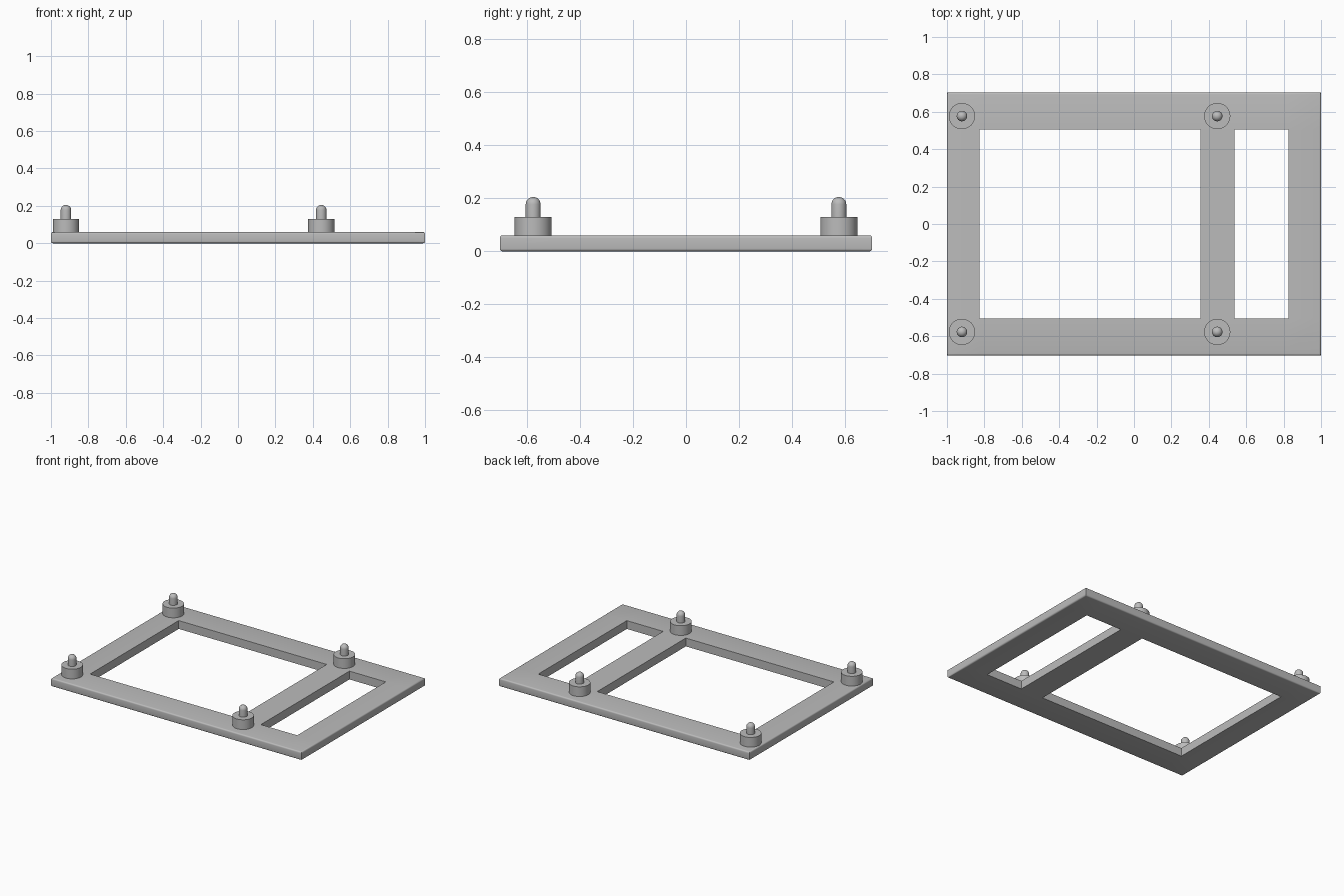
import bpy, bmesh, math

cube = bpy.data.objects.get("Cube")
if cube:
    bpy.data.objects.remove(cube, do_unlink=True)

grey = bpy.data.materials.new("plain_grey")
grey.use_nodes = True
colour = (0.5, 0.5, 0.5, 1)
grey.diffuse_color = colour
grey.node_tree.nodes["Principled BSDF"].inputs["Base Color"].default_value = colour

THICK = 0.06
HALF_X, HALF_Y = 1.0, 0.703
EDGE = 0.01


def finish(name, bm, location=(0, 0, 0)):
    bmesh.ops.recalc_face_normals(bm, faces=bm.faces[:])
    mesh = bpy.data.meshes.new(name)
    bm.to_mesh(mesh)
    bm.free()
    mesh.materials.append(grey)
    obj = bpy.data.objects.new(name, mesh)
    obj.location = location
    bpy.context.collection.objects.link(obj)
    bpy.ops.object.select_all(action="DESELECT")
    obj.select_set(True)
    bpy.context.view_layer.objects.active = obj
    bpy.ops.object.shade_smooth_by_angle(angle=math.radians(30))
    return obj


def lathe(name, profile, location, steps=48):
    bm = bmesh.new()
    verts = [bm.verts.new((r, 0, z)) for r, z in profile]
    edges = [bm.edges.new(pair) for pair in zip(verts, verts[1:])]
    bmesh.ops.spin(bm, geom=verts + edges, cent=(0, 0, 0), axis=(0, 0, 1),
                   angle=math.tau, steps=steps)
    bmesh.ops.remove_doubles(bm, verts=bm.verts[:], dist=1e-5)
    return finish(name, bm, location)


# Frame: a grid of cells, leaving out the two windows
xs = [-HALF_X, -0.827, 0.355, 0.536, 0.826, HALF_X]
ys = [-HALF_Y, -0.505, 0.505, HALF_Y]
windows = {(1, 1), (3, 1)}
bm = bmesh.new()
grid = [[bm.verts.new((x, y, 0)) for y in ys] for x in xs]
for i in range(len(xs) - 1):
    for j in range(len(ys) - 1):
        if (i, j) not in windows:
            bm.faces.new((grid[i][j], grid[i + 1][j],
                          grid[i + 1][j + 1], grid[i][j + 1]))
base = bm.faces[:]
raised = bmesh.ops.extrude_face_region(bm, geom=base, use_keep_orig=True)
bmesh.ops.translate(bm, vec=(0, 0, THICK),
                    verts=[g for g in raised["geom"] if isinstance(g, bmesh.types.BMVert)])
bmesh.ops.recalc_face_normals(bm, faces=bm.faces[:])


# Rounded outer rim, top and bottom
def on_rim(edge):
    a, b = (v.co for v in edge.verts)
    level = abs(a.z - b.z) < 1e-4
    side = any(abs(abs(a[k]) - half) < 1e-4 and abs(a[k] - b[k]) < 1e-4
               for k, half in enumerate((HALF_X, HALF_Y)))
    return level and side


bmesh.ops.bevel(bm, geom=[e for e in bm.edges if on_rim(e)], offset=EDGE,
                segments=4, profile=0.5, affect="EDGES")
finish("frame", bm)

# Mounting bosses with round-tipped pins
BOSS_R, BOSS_TOP = 0.07, 0.13
PIN_R, PIN_TOP = 0.028, 0.205
boss_profile = [(0, THICK), (BOSS_R, THICK), (BOSS_R, BOSS_TOP), (0, BOSS_TOP)]
pin_profile = [(PIN_R, BOSS_TOP)]
for k in range(9):
    a = math.pi / 2 * k / 8
    pin_profile.append((PIN_R * math.cos(a), PIN_TOP - PIN_R + PIN_R * math.sin(a)))

for x, column in ((-0.92, "right"), (0.445, "left")):
    for y, row in ((-0.577, "front"), (0.577, "back")):
        lathe(f"boss_{row}_{column}", boss_profile, (x, y, 0))
        lathe(f"pin_{row}_{column}", pin_profile, (x, y, 0))
